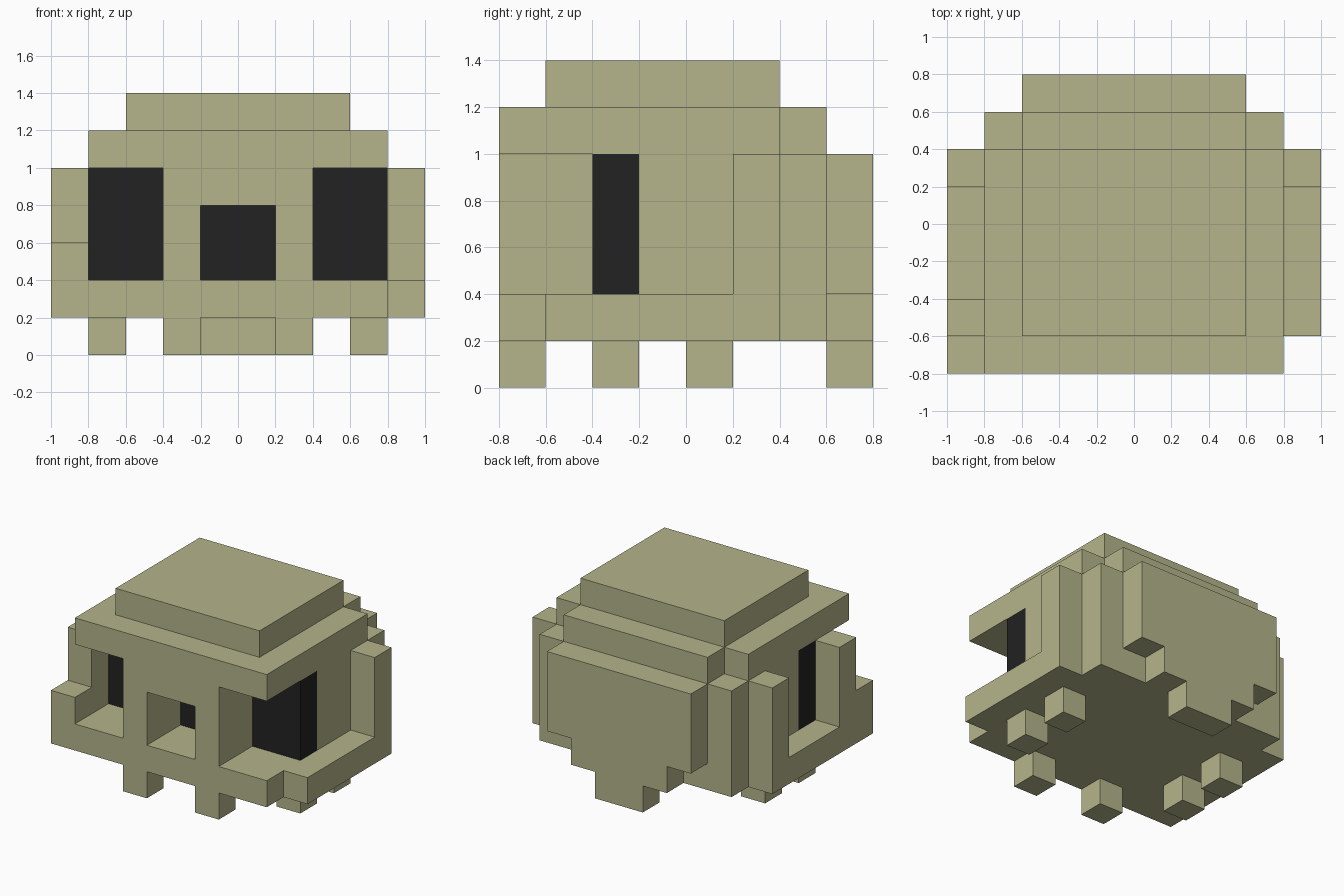
import bpy
import bmesh
from mathutils import Vector

if "Cube" in bpy.data.objects:
    bpy.data.objects.remove(bpy.data.objects["Cube"])

S = 0.2  # size of one block


def material(name, rgb):
    m = bpy.data.materials.new(name)
    m.diffuse_color = (*rgb, 1)
    m.use_nodes = True
    m.node_tree.nodes["Principled BSDF"].inputs["Base Color"].default_value = m.diffuse_color
    return m


bone = material("old bone", (0.46, 0.46, 0.26))
dark = material("hollow black", (0.016, 0.016, 0.016))


def mirror(box):
    x0, x1, *rest = box
    return [box, (-x1, -x0, *rest)]


# Each part is a list of boxes in block units: x0, x1, y0, y1, z0, z1
parts = {
    # stepped skull top
    "crown": [(-3, 3, -3, 2, 6, 7), (-4, 4, -4, 2, 5, 6), (-3, 3, 2, 3, 5, 6)],
    # head behind the eyes
    "braincase": [(-4, 4, -1, 3, 2, 5)],
    # dark slab seen through the eye and nose openings
    "socket_hollow": [(-4, 4, -2, -1, 2, 5)],
    # bars beside the nose, with the bridge above it
    "nose_bridge": mirror((1, 2, -4, -2, 2, 5)) + [(-1, 1, -4, -2, 4, 5)],
    "upper_jaw": [(-4, 4, -4, 3, 1, 2)],
    # right cheek is broken short, left cheek keeps its front post
    "right_cheek": [(4, 5, -3, 2, 1, 2), (4, 5, 1, 2, 2, 5)],
    "left_cheek": [(-5, -4, -4, 2, 1, 2), (-5, -4, 1, 2, 2, 5),
                   (-5, -4, -3, -2, 2, 5), (-5, -4, -4, -3, 2, 3)],
    # stepped plate at the back of the head
    "back_plate": [(-3, 3, 3, 4, 2, 5), (-2, 2, 3, 4, 1, 2), (-1, 1, 3, 4, 0, 1)],
    "front_teeth": mirror((1, 2, -4, -3, 0, 1)),
    "side_teeth": mirror((3, 4, -2, -1, 0, 1)) + mirror((3, 4, 0, 1, 0, 1)),
}


def cells(boxes):
    return {(x, y, z) for x0, x1, y0, y1, z0, z1 in boxes
            for x in range(x0, x1) for y in range(y0, y1) for z in range(z0, z1)}


solid = set().union(*(cells(b) for b in parts.values()))


def build(name, boxes, mat):
    """Skin a part, leaving out faces buried against any other block."""
    bm = bmesh.new()
    for c in sorted(cells(boxes)):
        for axis in range(3):
            for side in (0, 1):
                n = list(c)
                n[axis] += 2 * side - 1
                if tuple(n) in solid:
                    continue
                u, v = (axis + 1) % 3, (axis + 2) % 3
                corners = []
                for du, dv in ((0, 0), (1, 0), (1, 1), (0, 1)):
                    p = Vector(c)
                    p[axis] += side
                    p[u] += du
                    p[v] += dv
                    corners.append(bm.verts.new(p * S))
                bm.faces.new(corners if side else corners[::-1])
    bmesh.ops.remove_doubles(bm, verts=bm.verts, dist=0.001)
    me = bpy.data.meshes.new(name)
    bm.to_mesh(me)
    bm.free()
    me.materials.append(mat)
    bpy.context.collection.objects.link(bpy.data.objects.new(name, me))


for name, boxes in parts.items():
    build(name, boxes, dark if name == "socket_hollow" else bone)
